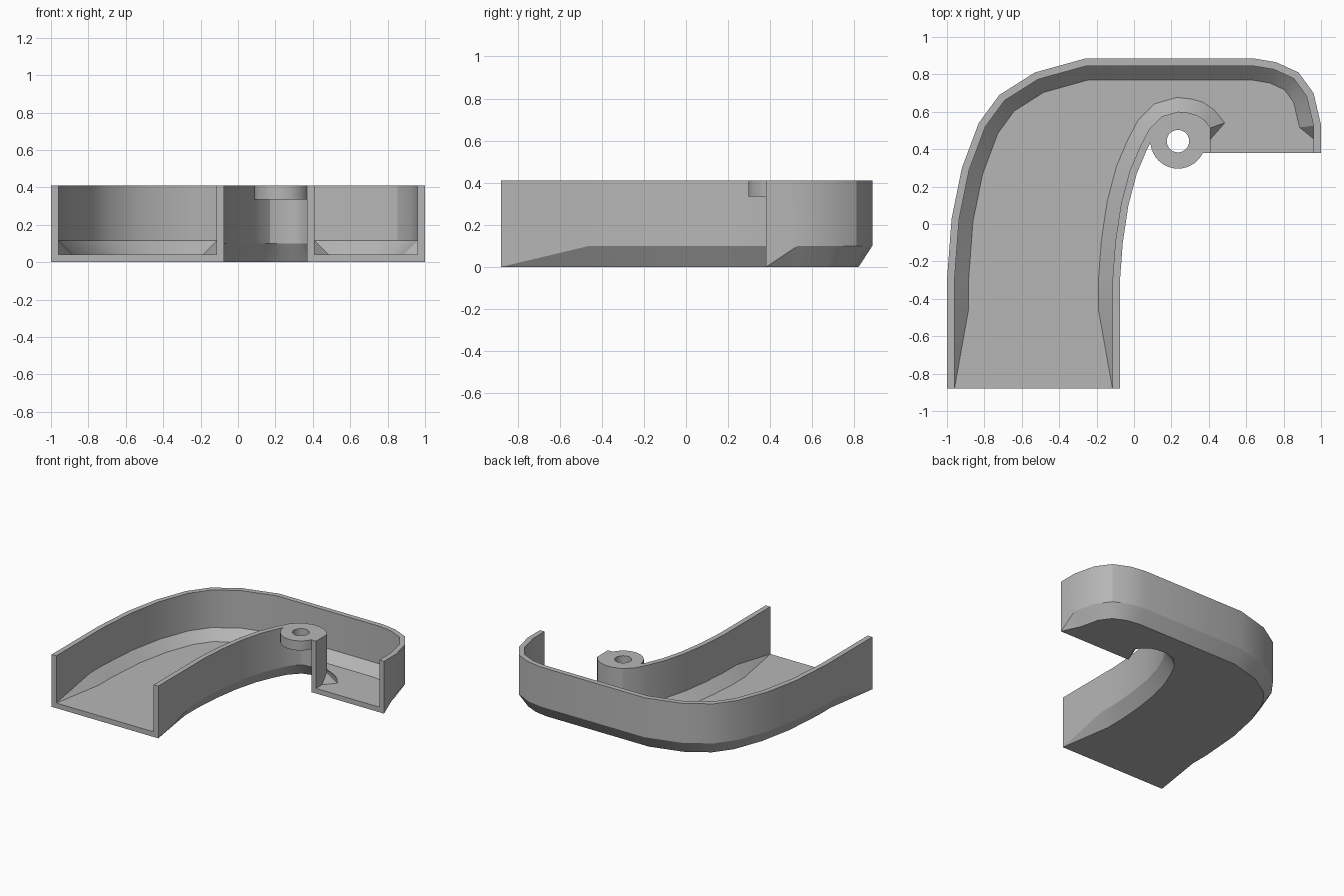
import bpy, bmesh, math
from mathutils import Vector

cube = bpy.data.objects.get("Cube")
if cube:
    bpy.data.objects.remove(cube, do_unlink=True)

HEIGHT, WALL, FLOOR = 0.41, 0.04, 0.04

grey = bpy.data.materials.new("plain grey")
grey.use_nodes = True
colour = (0.47, 0.47, 0.47, 1)
grey.diffuse_color = colour
grey.node_tree.nodes["Principled BSDF"].inputs["Base Color"].default_value = colour


def finish(bm, name):
    bmesh.ops.remove_doubles(bm, verts=bm.verts, dist=0.0005)
    bmesh.ops.recalc_face_normals(bm, faces=bm.faces)
    mesh = bpy.data.meshes.new(name)
    bm.to_mesh(mesh)
    bm.free()
    mesh.materials.append(grey)
    obj = bpy.data.objects.new(name, mesh)
    bpy.context.collection.objects.link(obj)
    bpy.ops.object.select_all(action='DESELECT')
    obj.select_set(True)
    bpy.context.view_layer.objects.active = obj
    bpy.ops.object.shade_smooth_by_angle(angle=math.radians(28))
    return obj


def inward(path, side):
    """Mitred normals of a path, pointing into the channel."""
    pts = [Vector(p) for p in path]
    normals = []
    for i in range(len(pts)):
        a = (pts[i] - pts[max(i - 1, 0)]) if i else (pts[1] - pts[0])
        b = (pts[i + 1] - pts[i]) if i + 1 < len(pts) else a
        na, nb = [Vector((d.y, -d.x)).normalized() * side for d in (a, b)]
        n = (na + nb).normalized()
        normals.append(n / n.dot(na))
    return pts, normals


# Outside faces of the long outer wall and of the inner wall with its notch
outer_path = [(-1, -.88), (-1, -.46), (-1, -.3), (-.975, .03), (-.92, .3), (-.83, .54),
              (-.72, .69), (-.53, .81), (-.26, .885), (.64, .885), (.76, .865),
              (.88, .81), (.96, .7), (1, .53), (1, .455), (1, .38)]
inner_path = [(-.075, -.88), (-.075, -.46), (-.075, -.3), (-.06, -.1), (-.03, .1), (.015, .27),
              (.07, .4), (.115, .485), (.17, .54), (.24, .56), (.285, .555),
              (.32, .545), (.35, .525), (.37, .5), (.37, .455), (.37, .38)]
count = len(outer_path)

# Chamfer strength fades out at both open ends
under = [0] + [1] * (count - 3) + [0.5, 0]
inside = [0] + [1] * (count - 3) + [0, 0]


def wall_section(p, n, cu, ci):
    """Half of the U section, from floor underside round to floor top."""
    steps = [(0.065 * cu, 0), (0, 0.1 * cu), (0, HEIGHT), (WALL, HEIGHT),
             (WALL, FLOOR + 0.075 * ci), (WALL + 0.075 * ci, FLOOR)]
    return [(*(p + n * d), z) for d, z in steps]


# Curved channel: lofted U section with capped ends
bm = bmesh.new()
op, on = inward(outer_path, 1)
ip, inn = inward(inner_path, -1)
rings = []
for i in range(count):
    left = wall_section(op[i], on[i], under[i], inside[i])
    right = wall_section(ip[i], inn[i], under[i], inside[i])
    rings.append([bm.verts.new(c) for c in left + right[::-1]])
size = len(rings[0])
for a, b in zip(rings, rings[1:]):
    for k in range(size):
        m = (k + 1) % size
        bm.faces.new((a[k], a[m], b[m], b[k]))
for ring in (rings[0], rings[-1]):
    bm.faces.new(ring)
finish(bm, "curved_channel")

# Screw boss: pierced disc set in the top of the notch
bm = bmesh.new()
centre, segments = Vector((.235, .443)), 40
profile = [(.06, .335), (.147, .335), (.147, HEIGHT), (.06, HEIGHT)]
rings = []
for s in range(segments):
    t = 2 * math.pi * s / segments
    rings.append([bm.verts.new((centre.x + r * math.cos(t), centre.y + r * math.sin(t), z))
                  for r, z in profile])
for s in range(segments):
    a, b = rings[s], rings[(s + 1) % segments]
    for k in range(4):
        m = (k + 1) % 4
        bm.faces.new((a[k], a[m], b[m], b[k]))
finish(bm, "screw_boss")
